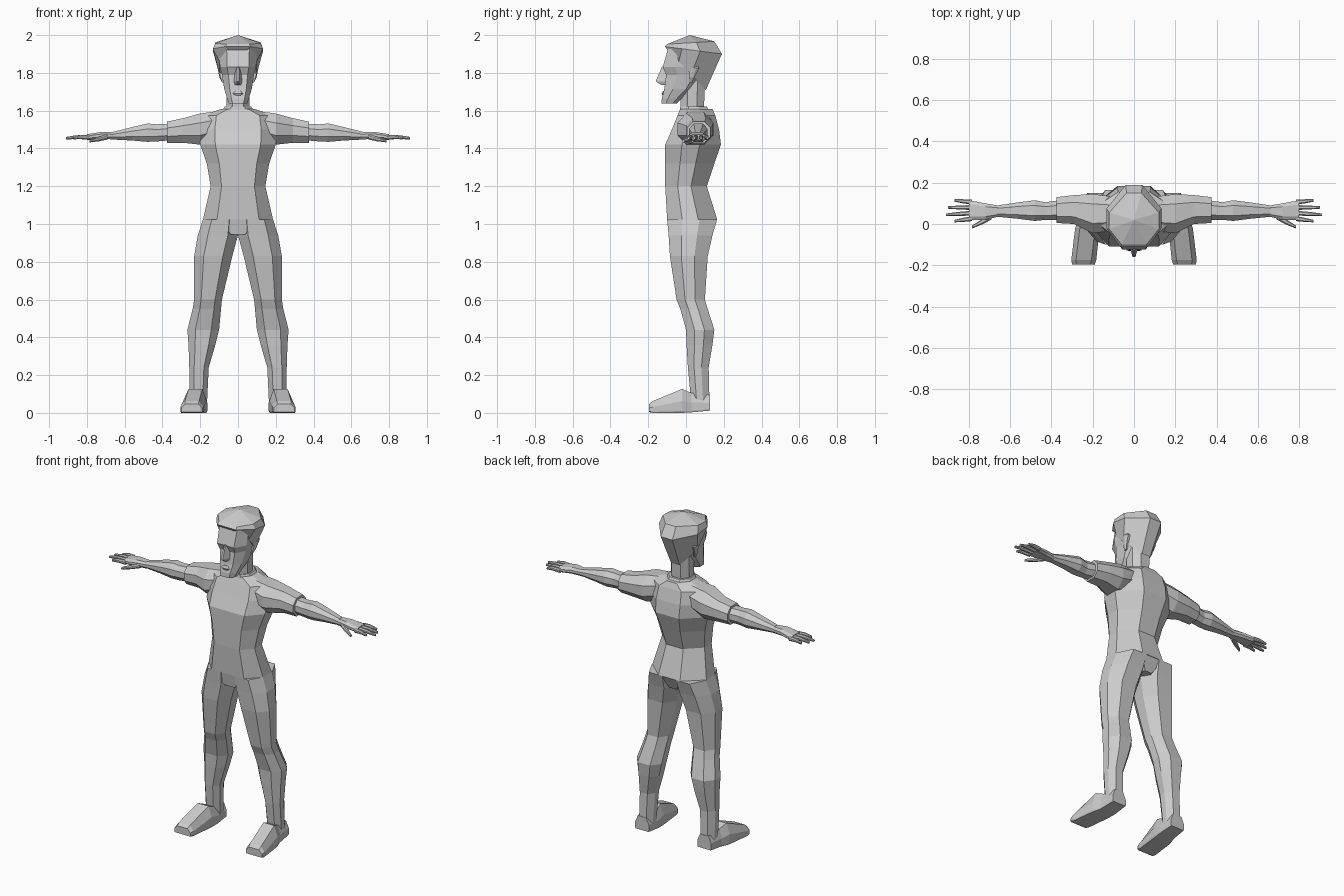
import bpy, bmesh

grey = bpy.data.materials.new("light_grey")
grey.diffuse_color = (0.6, 0.6, 0.6, 1)

AXES = {"z": lambda p, u, v: (u, v, p),
        "x": lambda p, u, v: (p, u, v),
        "y": lambda p, u, v: (u, p, v)}


def loft(name, axis, stations, shape=(0.5, 0.5, 0.3, 0.7), mirror=False):
    """Skin eight-sided rings. Station: position, u0, u1, v0, v1[, tilt along v].
    Shape: flat share of the v0 side, of the v1 side, and start/end of the u sides."""
    f, b, s0, s1 = shape
    bm = bmesh.new()
    rings = []
    for st in stations:
        p, u0, u1, v0, v1 = st[:5]
        tilt = st[5] if len(st) > 5 else 0
        m, h, d = (u0 + u1) / 2, (u1 - u0) / 2, v1 - v0
        pts = [(m - h * f, v0), (m + h * f, v0), (u1, v0 + d * s0), (u1, v0 + d * s1),
               (m + h * b, v1), (m - h * b, v1), (u0, v0 + d * s1), (u0, v0 + d * s0)]
        rings.append([bm.verts.new(AXES[axis](p + tilt * v, u, v)) for u, v in pts])
    for r, q in zip(rings, rings[1:]):
        for i in range(8):
            j = (i + 1) % 8
            bm.faces.new((r[i], r[j], q[j], q[i]))
    bm.faces.new(rings[0])
    bm.faces.new(rings[-1])
    bmesh.ops.remove_doubles(bm, verts=bm.verts, dist=0.0003)
    bmesh.ops.recalc_face_normals(bm, faces=bm.faces)
    me = bpy.data.meshes.new(name)
    bm.to_mesh(me)
    bm.free()
    me.materials.append(grey)
    ob = bpy.data.objects.new(name, me)
    bpy.context.collection.objects.link(ob)
    if mirror:
        ob.modifiers.new("mirror", "MIRROR").use_mirror_merge = False
    return ob


def sym(rows):
    """Turn (z, half width, front, back[, tilt]) rows into centred stations."""
    return [(r[0], -r[1], r[1], *r[2:]) for r in rows]


# Shirt body and collar
loft("shirt", "z", sym([
    (1.025, .185, -.10, .165), (1.20, .145, -.11, .11), (1.32, .165, -.11, .15),
    (1.42, .20, -.11, .185), (1.50, .205, -.075, .175), (1.575, .19, -.045, .155),
    (1.61, .085, -.03, .14)]), (.6, .4, .3, .62))
loft("collar", "z", sym([(1.59, .09, -.035, .13), (1.622, .07, -.03, .11)]))

# Sleeves
loft("sleeve", "x", [
    (.08, -.03, .13, 1.46, 1.60), (.20, -.045, .145, 1.42, 1.585),
    (.29, 0, .14, 1.43, 1.56), (.375, .005, .13, 1.43, 1.542)], mirror=True)

# Forearm and palm
loft("forearm", "x", [
    (.36, .02, .115, 1.443, 1.53), (.43, .02, .105, 1.437, 1.528),
    (.48, .015, .115, 1.435, 1.532), (.56, .025, .105, 1.442, 1.513),
    (.66, .035, .09, 1.447, 1.488)], mirror=True)
loft("palm", "x", [
    (.655, .036, .089, 1.448, 1.486), (.72, .02, .10, 1.45, 1.488),
    (.80, .018, .115, 1.445, 1.475)], (.7, .6, .3, .7), mirror=True)

# Fingers: root y, tip y, tip x
for i, (y0, y1, x1) in enumerate([(.026, .014, .87), (.053, .045, .91),
                                  (.08, .08, .90), (.106, .114, .87)]):
    ym, xm = (y0 + y1) / 2, (.785 + x1) / 2
    loft(f"finger_{i + 1}", "x", [
        (.785, y0 - .012, y0 + .012, 1.446, 1.472),
        (xm, ym - .010, ym + .010, 1.45, 1.472),
        (x1, y1 - .006, y1 + .006, 1.448, 1.461)], mirror=True)
loft("thumb", "x", [
    (.69, .022, .055, 1.447, 1.475), (.735, -.002, .025, 1.438, 1.462),
    (.785, -.022, -.008, 1.432, 1.446)], mirror=True)

# Trouser legs, meeting at the middle above the crotch
loft("trouser_leg", "z", [
    (1.025, 0, .185, -.10, .165), (.94, 0, .213, -.092, .14),
    (.83, .03, .232, -.085, .115), (.60, .085, .232, -.05, .10),
    (.55, .09, .24, -.03, .115), (.44, .10, .268, 0, .15),
    (.36, .12, .262, .003, .14), (.24, .155, .258, .01, .12),
    (.03, .165, .258, .03, .125)], (.5, .5, .3, .65), mirror=True)
# Seat fills the gap between the legs at hip height
loft("trouser_seat", "z", sym([
    (1.024, .18, -.098, .163), (.945, .06, -.085, .125)]), (.6, .4, .3, .62))

# Shoes
loft("shoe", "y", [
    (-.195, .19, .30, .004, .048), (-.175, .183, .304, 0, .063),
    (-.02, .166, .285, 0, .127), (.03, .162, .268, .003, .105),
    (.126, .166, .26, .012, .095)], (.94, .62, .08, .5), mirror=True)

# Neck and head
loft("neck", "z", sym([(1.59, .06, -.03, .095), (1.78, .062, -.03, .10)]))
loft("head", "z", sym([
    (1.638, .048, -.13, -.05), (1.665, .058, -.128, -.02), (1.715, .073, -.115, .04),
    (1.79, .085, -.105, .09), (1.83, .096, -.123, .10), (1.93, .10, -.095, .10)]),
    (.6, .6, .3, .75))
loft("nose", "z", sym([
    (1.735, .02, -.13, -.09), (1.755, .022, -.16, -.09), (1.835, .012, -.127, -.10)]),
    (.3, .9, .7, .9))
loft("lips", "z", sym([
    (1.68, .022, -.125, -.10), (1.69, .03, -.129, -.10), (1.705, .02, -.122, -.09)]))
loft("ear", "z", [
    (1.75, .075, .085, .015, .035), (1.775, .075, .098, .015, .045),
    (1.825, .08, .108, .02, .07), (1.84, .08, .10, .025, .06)], mirror=True)

# Hair cap: low at the nape, high at the brow
loft("hair", "z", sym([
    (1.82, .098, -.10, .105, -1.05), (1.925, .133, -.112, .19, -.13),
    (1.958, .12, -.10, .15, 0.06), (2.0, 0, .02, .02)]), (.5, .3, .3, .62))
